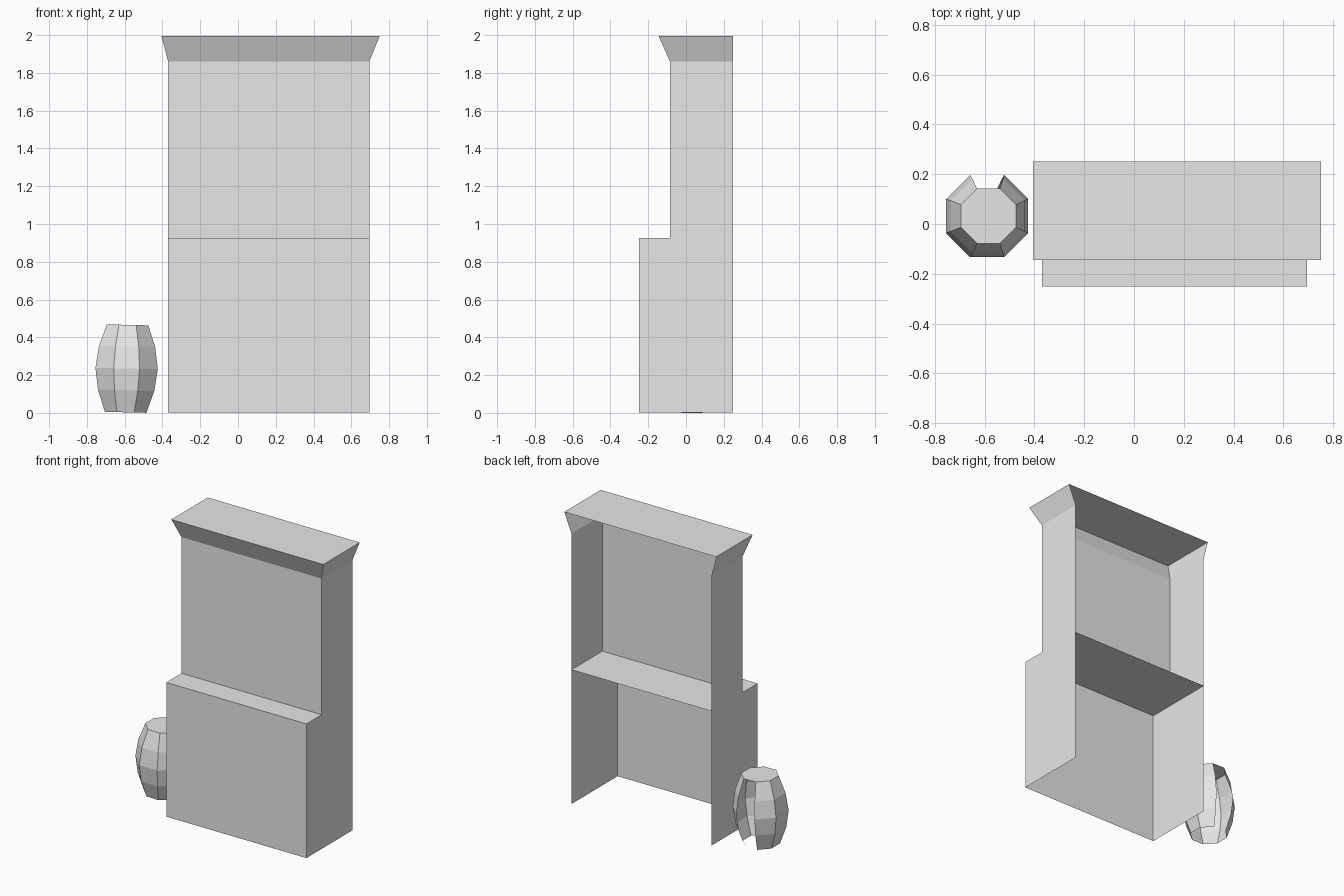
import bpy
import bmesh
import math

cube = bpy.data.objects.get("Cube")
if cube:
    bpy.data.objects.remove(cube)

grey = bpy.data.materials.new("light_grey")
grey.use_nodes = True
colour = (0.8, 0.8, 0.8, 1)
grey.diffuse_color = colour
grey.node_tree.nodes["Principled BSDF"].inputs["Base Color"].default_value = colour


def finish(name, bm):
    mesh = bpy.data.meshes.new(name)
    bm.to_mesh(mesh)
    bm.free()
    mesh.materials.append(grey)
    obj = bpy.data.objects.new(name, mesh)
    bpy.context.collection.objects.link(obj)
    return obj


LEFT, RIGHT, BACK = -0.37, 0.695, 0.25
FRONT, UPPER = -0.25, -0.085      # lower and upper front planes
COUNTER, NECK, TOP = 0.925, 1.86, 1.995

# Cabinet shell: stepped front swept across the width, with two side panels
bm = bmesh.new()
steps = [(FRONT, 0.003), (FRONT, COUNTER), (UPPER, COUNTER), (UPPER, NECK)]
near = [bm.verts.new((LEFT, y, z)) for y, z in steps]
far = [bm.verts.new((RIGHT, y, z)) for y, z in steps]
for i in range(len(steps) - 1):
    bm.faces.new((near[i], far[i], far[i + 1], near[i + 1]))
for x, row in ((LEFT, near), (RIGHT, far)):
    back = [bm.verts.new((x, BACK, z)) for z in (NECK, 0.003)]
    loop = row + back
    bm.faces.new(loop if x == LEFT else loop[::-1])
finish("cabinet_shell", bm)

# Inner shelf continuing the counter to the open back
bm = bmesh.new()
bm.faces.new([bm.verts.new((x, y, COUNTER)) for x, y in
              ((LEFT, UPPER), (RIGHT, UPPER), (RIGHT, BACK), (LEFT, BACK))])
finish("inner_shelf", bm)

# Flared cornice, open at the back, closed by a flat lid
bm = bmesh.new()
low = [bm.verts.new((x, y, NECK)) for x, y in
       ((LEFT, BACK), (LEFT, UPPER), (RIGHT, UPPER), (RIGHT, BACK))]
high = [bm.verts.new((x, y, TOP)) for x, y in
        ((-0.405, BACK), (-0.405, -0.145), (0.75, -0.145), (0.75, BACK))]
for i in range(3):
    bm.faces.new((low[i], low[i + 1], high[i + 1], high[i]))
bm.faces.new(high)
finish("cornice", bm)

# Eight-sided barrel with a lid, an open bottom and one missing back stave
bm = bmesh.new()
rings = []
for z, apothem in ((0, 0.11), (0.116, 0.149), (0.232, 0.165), (0.348, 0.149), (0.463, 0.11)):
    radius = apothem / math.cos(math.pi / 8)
    ring = []
    for k in range(8):
        a = math.pi / 8 + (k + 2) * math.pi / 4
        ring.append(bm.verts.new((radius * math.cos(a), radius * math.sin(a), z)))
    rings.append(ring)
for a, b in zip(rings, rings[1:]):
    for k in range(7):
        bm.faces.new((a[k], a[k + 1], b[k + 1], b[k]))
bm.faces.new(rings[-1])
barrel = finish("barrel", bm)
barrel.location = (-0.595, 0.032, 0.003)
barrel.rotation_euler = (0, math.radians(1.3), 0)
